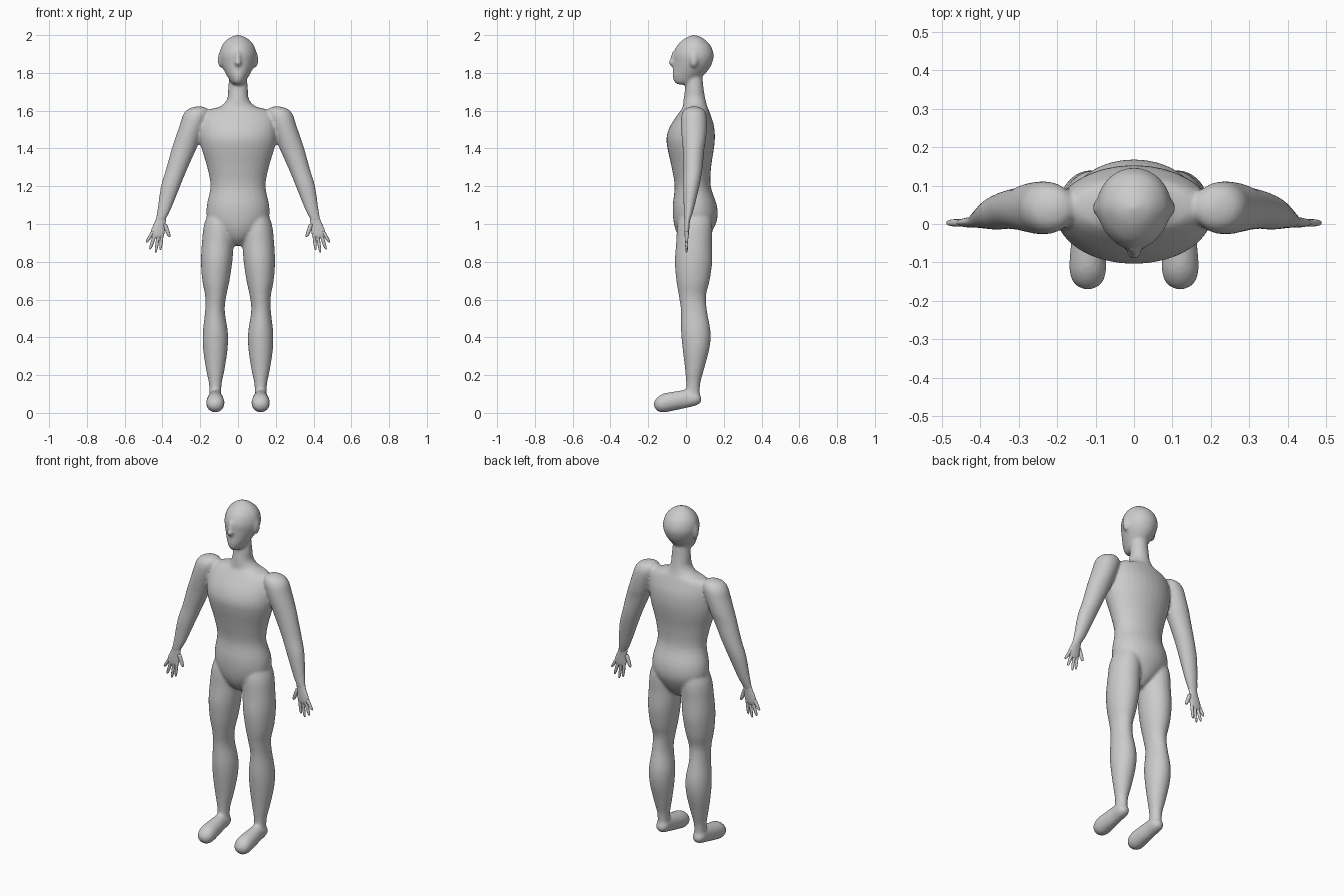
import bpy, bmesh, math
from mathutils import Vector, Matrix

SIDES = 32


def catmull(rows, steps):
    """Smoothly interpolate a list of section tuples."""
    rows = [Vector(r) for r in rows]
    out = []
    for i in range(len(rows) - 1):
        p0, p1 = rows[max(i - 1, 0)], rows[i]
        p2, p3 = rows[i + 1], rows[min(i + 2, len(rows) - 1)]
        for k in range(steps):
            t = k / steps
            out.append(0.5 * (2 * p1 + (p2 - p0) * t
                              + (2 * p0 - 5 * p1 + 4 * p2 - p3) * t * t
                              + (3 * p1 - p0 - 3 * p2 + p3) * t ** 3))
    return out + [rows[-1]]


def loft(bm, rows, side=1, axis='z', steps=4, egg=0.0, n=SIDES):
    """Skin elliptical sections (x, other centre, position on axis, rx, other radius)."""
    rings = []
    for cx, co, pos, rx, ro in catmull(rows, steps):
        ring = []
        for k in range(n):
            a = math.tau * k / n
            o = math.sin(a)
            x = side * (cx + rx * math.cos(a) * (1 - egg * max(0, -o)))
            o = co + ro * o
            ring.append(bm.verts.new((x, o, pos) if axis == 'z' else (x, pos, o)))
        rings.append(ring)
    faces = [bm.faces.new(rings[0]), bm.faces.new(rings[-1])]
    for r0, r1 in zip(rings, rings[1:]):
        for k in range(n):
            j = (k + 1) % n
            faces.append(bm.faces.new((r0[k], r0[j], r1[j], r1[k])))
    bmesh.ops.recalc_face_normals(bm, faces=faces)


def front_back(rows, cx=0):
    """(z, half width, front y, back y) to loft sections."""
    return [(cx, (f + b) / 2, z, w, (b - f) / 2) for z, w, f, b in rows]


def ellipsoid(bm, centre, radii, tilt=0):
    m = (Matrix.Translation(centre) @ Matrix.Rotation(tilt, 4, 'X')
         @ Matrix.Diagonal((*radii, 1)))
    bmesh.ops.create_uvsphere(bm, u_segments=24, v_segments=16, radius=1, matrix=m)


def finish(name, bm):
    me = bpy.data.meshes.new(name)
    for f in bm.faces:
        f.smooth = True
    bm.to_mesh(me)
    bm.free()
    ob = bpy.data.objects.new(name, me)
    bpy.context.collection.objects.link(ob)
    return ob


body = bmesh.new()

# torso and neck
loft(body, front_back([
    (0.885, .025, .01, .07), (0.92, .07, -.03, .11), (0.97, .125, -.056, .143),
    (1.03, .163, -.068, .166), (1.10, .165, -.07, .163), (1.20, .146, -.06, .131),
    (1.30, .163, -.076, .133), (1.40, .193, -.098, .148), (1.46, .203, -.103, .153),
    (1.52, .203, -.083, .148), (1.575, .19, -.047, .131), (1.605, .155, -.025, .12),
    (1.622, .095, -.017, .113), (1.66, .058, -.013, .103), (1.72, .052, -.005, .093),
    (1.80, .045, .0, .085)]))

# head, nose, ears
loft(body, front_back([
    (1.738, .012, -.035, .0), (1.747, .034, -.058, .045), (1.78, .056, -.071, .085),
    (1.82, .078, -.069, .122), (1.86, .094, -.066, .141), (1.90, .098, -.066, .146),
    (1.945, .085, -.047, .13), (1.98, .054, -.01, .095), (1.996, .022, .022, .062),
    (2.001, .004, .038, .044)]), egg=.15)
ellipsoid(body, (0, -.068, 1.875), (.014, .014, .046), -.12)
ellipsoid(body, (0, -.074, 1.855), (.018, .018, .018))
for s in (1, -1):
    ellipsoid(body, (s * .093, .042, 1.87), (.014, .022, .042))

    # arms
    loft(body, [
        (.205, .042, 1.623, .012, .012), (.212, .042, 1.610, .05, .046),
        (.222, .042, 1.58, .068, .065), (.24, .042, 1.525, .068, .069),
        (.267, .042, 1.45, .067, .064), (.287, .040, 1.395, .065, .057),
        (.325, .037, 1.29, .056, .05), (.357, .028, 1.20, .051, .043),
        (.39, .015, 1.08, .036, .027), (.407, .008, 1.03, .028, .018),
        (.413, .006, 1.005, .024, .012)], s)

    # legs
    loft(body, [
        (.095, .05, 1.08, .05, .07), (.10, .047, 1.00, .079, .092),
        (.107, .043, 0.90, .084, .095), (.113, .04, 0.80, .083, .099),
        (.117, .037, 0.70, .072, .088), (.118, .034, 0.62, .056, .072),
        (.122, .042, 0.54, .052, .069), (.12, .052, 0.43, .066, .078),
        (.12, .053, 0.34, .065, .071), (.12, .045, 0.23, .049, .05),
        (.12, .038, 0.15, .033, .037), (.12, .036, 0.07, .031, .036)], s)

    # feet
    loft(body, [
        (.12, .046, -.170, .010, .010), (.12, .046, -.155, .036, .033),
        (.12, .052, -.12, .048, .05), (.12, .063, -.06, .045, .05),
        (.12, .074, .0, .038, .048), (.12, .076, .05, .036, .038),
        (.12, .073, .075, .022, .022), (.12, .072, .081, .006, .006)], s, axis='y')

# fuse the body parts into one soft skin
ob = finish("body", body)
rem = ob.modifiers.new("fuse", 'REMESH')
rem.mode = 'VOXEL'
rem.voxel_size = .008
rem.use_smooth_shade = True
sm = ob.modifiers.new("soften", 'SMOOTH')
sm.factor = .5
sm.iterations = 6

# hands: palm, four fingers and thumb (base x, z, tip x, z, thickness)
DIGITS = [(.388, 1.0, .363, .932, .012), (.402, .95, .411, .862, .009),
          (.420, .95, .436, .848, .009), (.438, .95, .466, .865, .010),
          (.450, .96, .484, .902, .011)]
for s, label in ((1, "left"), (-1, "right")):
    hand = bmesh.new()
    loft(hand, [
        (.402, .009, 1.05, .024, .017), (.412, .006, 1.01, .029, .014),
        (.423, .004, .97, .036, .013), (.428, .003, .94, .035, .011),
        (.430, .003, .925, .022, .006)], s)
    for bx, bz, tx, tz, r in DIGITS:
        loft(hand, [(bx + (tx - bx) * t, .003, bz + (tz - bz) * t, r * k, r * k * .9)
                    for t, k in ((0, 1), (.5, .95), (.85, .75), (.97, .4), (1, .1))],
             s, n=12)
    finish(label + "_hand", hand)
